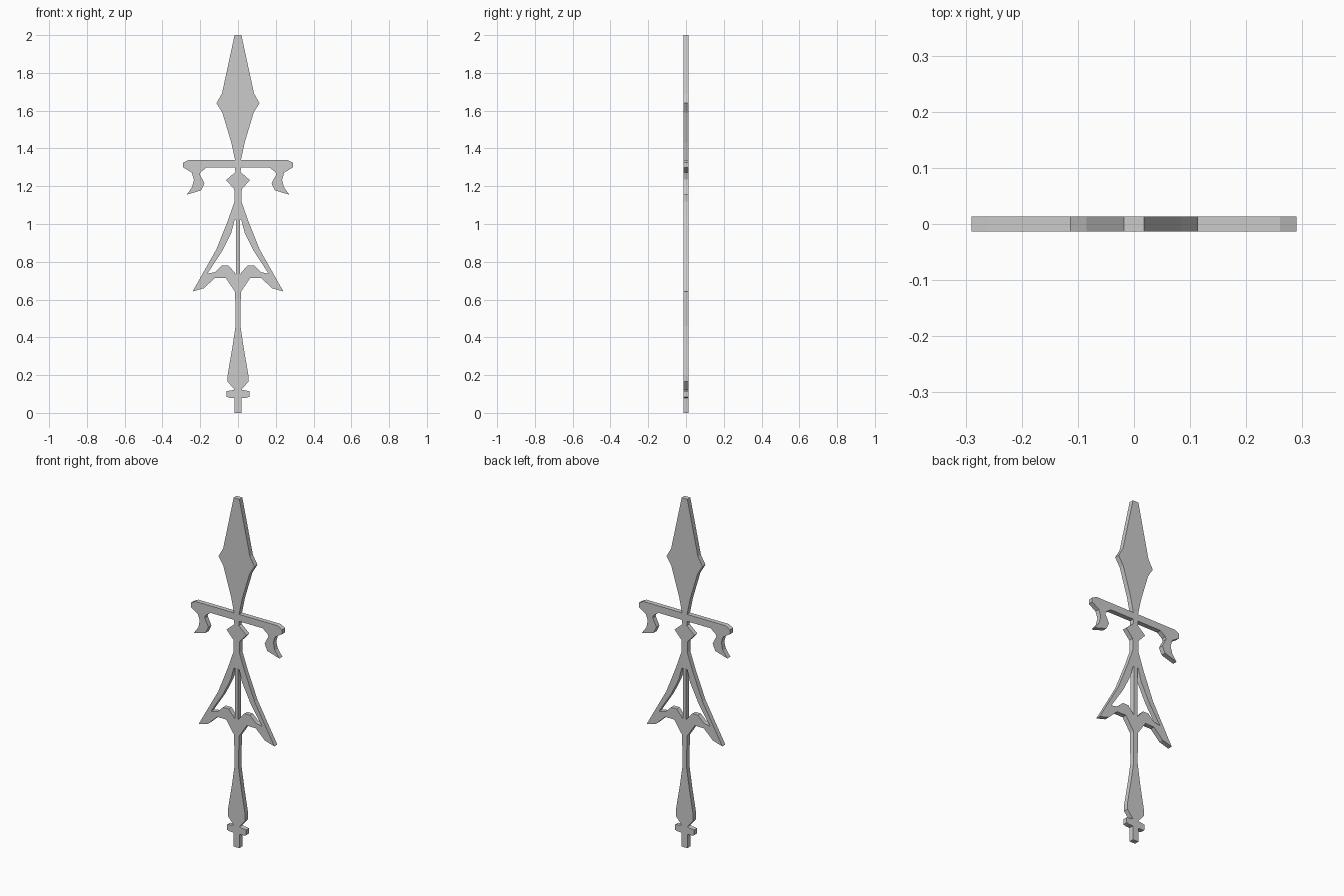
import bpy, math

if "Cube" in bpy.data.objects:
    bpy.data.objects.remove(bpy.data.objects["Cube"])

HALF_DEPTH = 0.0135

# Right half of each region of the silhouette, top to bottom, as (x, z)
blade = [(0.018, 2.0), (0.085, 1.69), (0.114, 1.64), (0.083, 1.59),
         (0.035, 1.43), (0.016, 1.34)]
crossbar_hook = [(0.26, 1.34), (0.29, 1.325), (0.29, 1.30), (0.245, 1.272),
                 (0.233, 1.235), (0.243, 1.195), (0.272, 1.155), (0.195, 1.178),
                 (0.178, 1.215), (0.202, 1.262), (0.198, 1.275), (0.165, 1.30)]
diamond = [(0.016, 1.30), (0.014, 1.275), (0.063, 1.232), (0.02, 1.185)]
leg = [(0.018, 1.12), (0.053, 1.02), (0.115, 0.865), (0.24, 0.643)]
lower_arch = [(0.18, 0.66), (0.122, 0.715), (0.065, 0.715), (0.015, 0.64)]
grip = [(0.013, 0.46), (0.03, 0.345), (0.055, 0.20), (0.055, 0.165), (0.018, 0.123)]
pommel = [(0.03, 0.12), (0.06, 0.115), (0.06, 0.085), (0.045, 0.08),
          (0.018, 0.08), (0.018, 0.0)]
right = blade + crossbar_hook + diamond + leg + lower_arch + grip + pommel

# Opening between the leg and the central shaft
opening = [(0.011, 1.025), (0.018, 1.02), (0.035, 0.955), (0.085, 0.855),
           (0.162, 0.737), (0.122, 0.745), (0.085, 0.78), (0.05, 0.78),
           (0.011, 0.735)]


def mirror(points):
    return [(-x, z) for x, z in reversed(points)]


def add_loop(curve, points):
    spline = curve.splines.new('POLY')
    spline.points.add(len(points) - 1)
    for p, (x, z) in zip(spline.points, points):
        p.co = (x, z, 0, 1)
    spline.use_cyclic_u = True


# Flat filled profile with two openings, extruded to a thin plate
curve = bpy.data.curves.new("ornamental_spear", 'CURVE')
curve.dimensions = '2D'
curve.fill_mode = 'BOTH'
curve.extrude = HALF_DEPTH
add_loop(curve, right + mirror(right))
add_loop(curve, opening)
add_loop(curve, mirror(opening))

spear = bpy.data.objects.new("ornamental_spear", curve)
bpy.context.collection.objects.link(spear)
spear.rotation_euler.x = math.radians(90)

# Turn into a flat shaded mesh
bpy.context.view_layer.objects.active = spear
spear.select_set(True)
bpy.ops.object.convert(target='MESH')
bpy.ops.object.transform_apply(location=False, rotation=True, scale=False)
bpy.ops.object.shade_flat()
